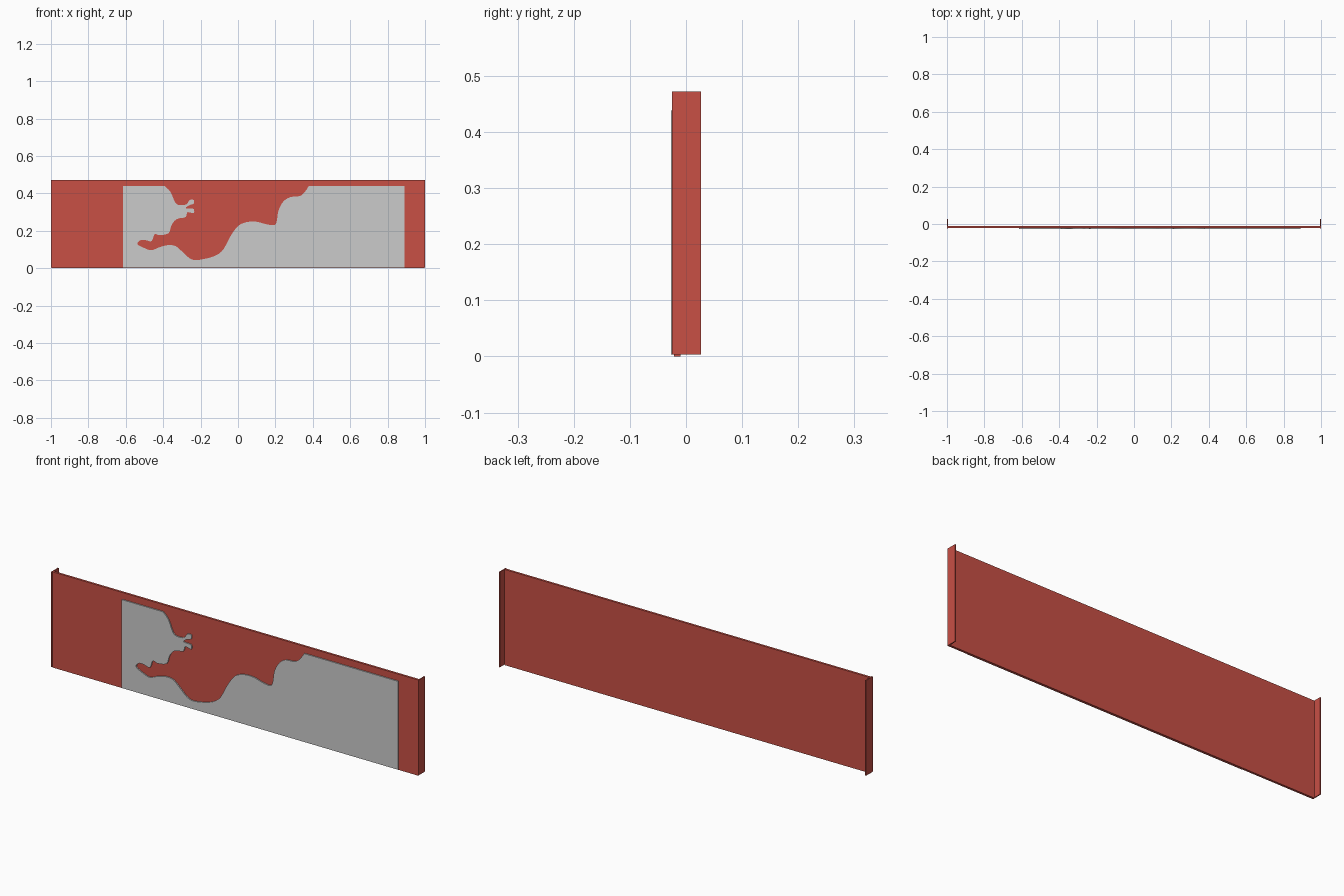
import bpy, bmesh
from mathutils import Vector

if "Cube" in bpy.data.objects:
    bpy.data.objects.remove(bpy.data.objects["Cube"])

red = bpy.data.materials.new("red_paint")
red.diffuse_color = (0.58, 0.08, 0.06, 1)
red.use_nodes = True
red.node_tree.nodes["Principled BSDF"].inputs["Base Color"].default_value = red.diffuse_color


def finish(name, bm, mat=None):
    bmesh.ops.recalc_face_normals(bm, faces=bm.faces)
    mesh = bpy.data.meshes.new(name)
    bm.to_mesh(mesh)
    bm.free()
    ob = bpy.data.objects.new(name, mesh)
    bpy.context.collection.objects.link(ob)
    if mat:
        mesh.materials.append(mat)
    return ob


def box(name, lo, hi, mat):
    bm = bmesh.new()
    bmesh.ops.create_cube(bm, size=1)
    for v in bm.verts:
        v.co = [(a + b) / 2 + c * (b - a) for a, b, c in zip(lo, hi, v.co)]
    return finish(name, bm, mat)


def smooth(points, steps=3):
    """Catmull-Rom curve through the points."""
    p = [Vector(q) for q in points]
    p = [p[0]] + p + [p[-1]]
    out = []
    for a, b, c, d in zip(p, p[1:], p[2:], p[3:]):
        for i in range(steps):
            t = i / steps
            out.append(0.5 * (2 * b + (c - a) * t + (2 * a - 5 * b + 4 * c - d) * t * t
                              + (3 * b - a - 3 * c + d) * t ** 3))
    return out + [p[-1]]


# Long thin side panel
box("side_panel", (-0.997, -0.021, 0), (0.997, -0.010, 0.471), red)

# End flanges, turned towards the back
for side, x in (("left", -0.9975), ("right", 0.9975)):
    box(side + "_end_flange", (x - 0.0025, -0.025, 0.003), (x + 0.0025, 0.0265, 0.472), red)

# Grey raised graphic: wavy upper edge with a clawed bay on the left
wave = [(-.39, .438), (-.36, .406), (-.334, .348), (-.307, .337), (-.275, .342),
        (-.259, .364), (-.237, .364), (-.237, .345), (-.259, .337), (-.28, .322),
        (-.259, .318), (-.237, .316), (-.237, .294), (-.27, .299), (-.28, .273),
        (-.328, .262), (-.355, .23), (-.371, .187), (-.42, .176), (-.446, .182),
        (-.462, .144), (-.494, .15), (-.521, .15), (-.537, .128), (-.5, .107),
        (-.462, .096), (-.42, .112), (-.376, .123), (-.334, .118), (-.296, .086),
        (-.259, .053), (-.225, .043), (-.163, .053), (-.114, .07), (-.077, .102),
        (-.04, .171), (0, .225), (.046, .246), (.1, .248), (.15, .235), (.19, .23),
        (.206, .246), (.217, .31), (.244, .358), (.281, .38), (.329, .385),
        (.356, .406), (.378, .438)]
outline = [(-.615, .003), (-.615, .438)] + smooth(wave) + [(.89, .438), (.89, .003)]
bm = bmesh.new()
face = bm.faces.new([bm.verts.new((x, -0.0265, z)) for x, z in outline])
ext = bmesh.ops.extrude_face_region(bm, geom=[face], use_keep_orig=True)
for v in (g for g in ext["geom"] if isinstance(g, bmesh.types.BMVert)):
    v.co.y = -0.0205
finish("raised_graphic", bm)
